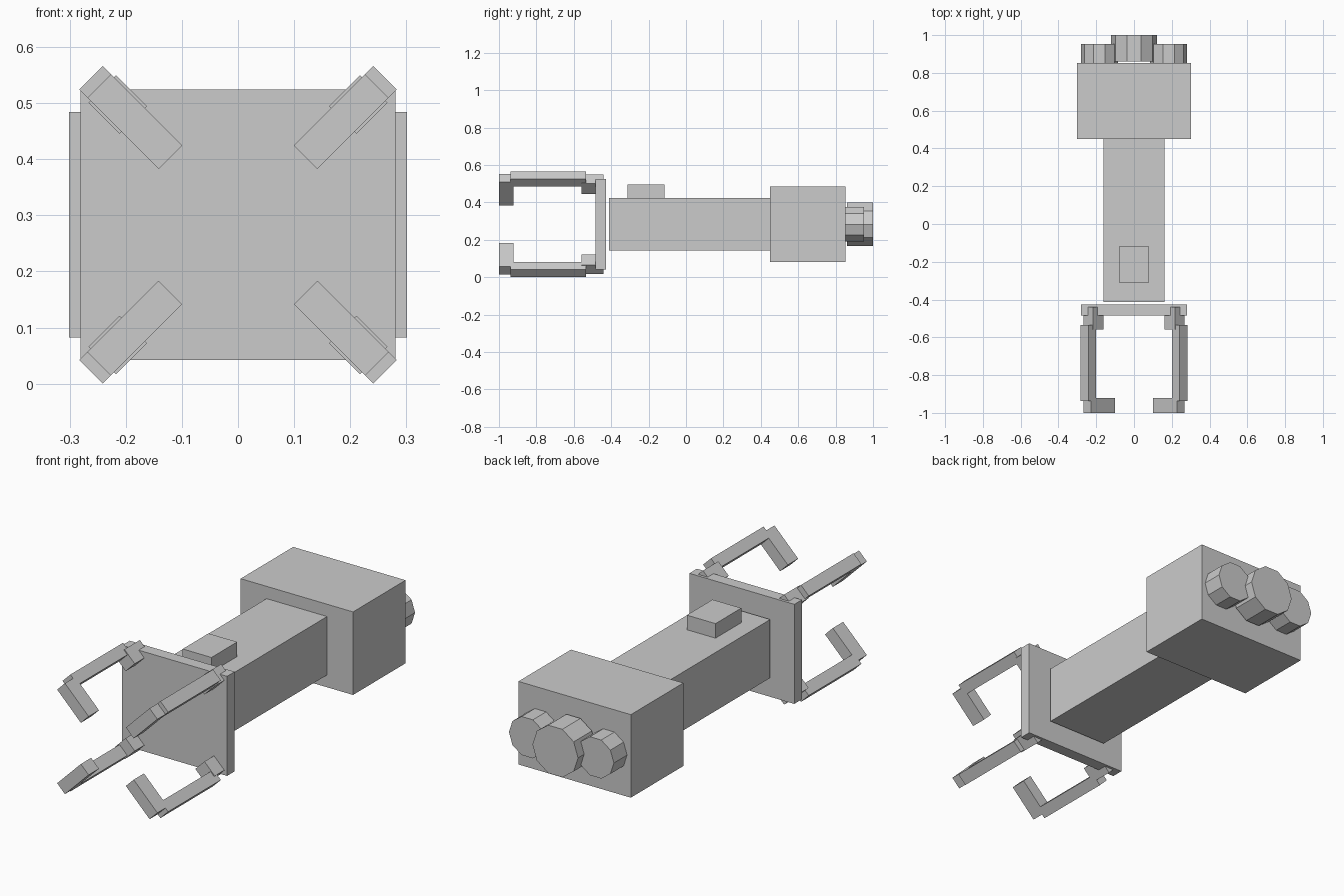
import bpy
import math
from mathutils import Matrix

cube = bpy.data.objects.get("Cube")
if cube:
    bpy.data.objects.remove(cube, do_unlink=True)

AXIS_Z = 0.283  # height of the long axis of the arm

grey = bpy.data.materials.new("plain_grey")
grey.use_nodes = True
grey.diffuse_color = (0.6, 0.6, 0.6, 1)
grey.node_tree.nodes["Principled BSDF"].inputs["Base Color"].default_value = (0.6, 0.6, 0.6, 1)


def finish(name):
    obj = bpy.context.object
    obj.name = obj.data.name = name
    obj.data.materials.append(grey)
    return obj


def box(name, x, y, z, turn=0):
    """Box from (min, max) ranges around the arm axis, turned about that axis."""
    bpy.ops.mesh.primitive_cube_add(size=1)
    obj = finish(name)
    ranges = (x, y, z)
    middle = Matrix.Translation([(a + b) / 2 for a, b in ranges])
    size = Matrix.Diagonal([b - a for a, b in ranges] + [1])
    obj.data.transform(Matrix.Rotation(turn, 4, "Y") @ middle @ size)
    obj.location.z = AXIS_Z
    return obj


def drum(name, x, radius, y):
    """Ten-sided drum pointing backwards."""
    bpy.ops.mesh.primitive_cylinder_add(
        vertices=10, radius=radius, depth=y[1] - y[0],
        location=(x, sum(y) / 2, AXIS_Z))
    obj = finish(name)
    obj.data.transform(Matrix.Rotation(math.pi / 2, 4, "Z"))
    obj.rotation_euler.x = math.pi / 2
    return obj


# Main body
box("arm_body", (-0.162, 0.162), (-0.413, 0.45), (-0.1415, 0.1415))
box("rear_housing", (-0.301, 0.301), (0.45, 0.852), (-0.201, 0.201))
box("top_button", (-0.077, 0.077), (-0.313, -0.116), (0.1415, 0.212))
box("palm_plate", (-0.281, 0.281), (-0.485, -0.427), (-0.241, 0.241))

# Rear drums
drum("centre_drum", 0, 0.122, (0.861, 1.0))
for side, x in (("left", 0.183), ("right", -0.183)):
    drum(side + "_drum", x, 0.098, (0.852, 0.953))

# Four diagonal claws, each built upright and turned into its corner
corners = ("upper_left", "lower_left", "lower_right", "upper_right")
for i, corner in enumerate(corners):
    turn = math.radians(45 + 90 * i)
    box(corner + "_claw_bracket", (-0.0345, 0.0345), (-0.558, -0.44), (0.264, 0.342), turn)
    box(corner + "_claw_finger", (-0.0295, 0.0295), (-0.938, -0.535), (0.315, 0.3705), turn)
    box(corner + "_claw_tip", (-0.0295, 0.0295), (-1.0, -0.921), (0.1705, 0.35), turn)
